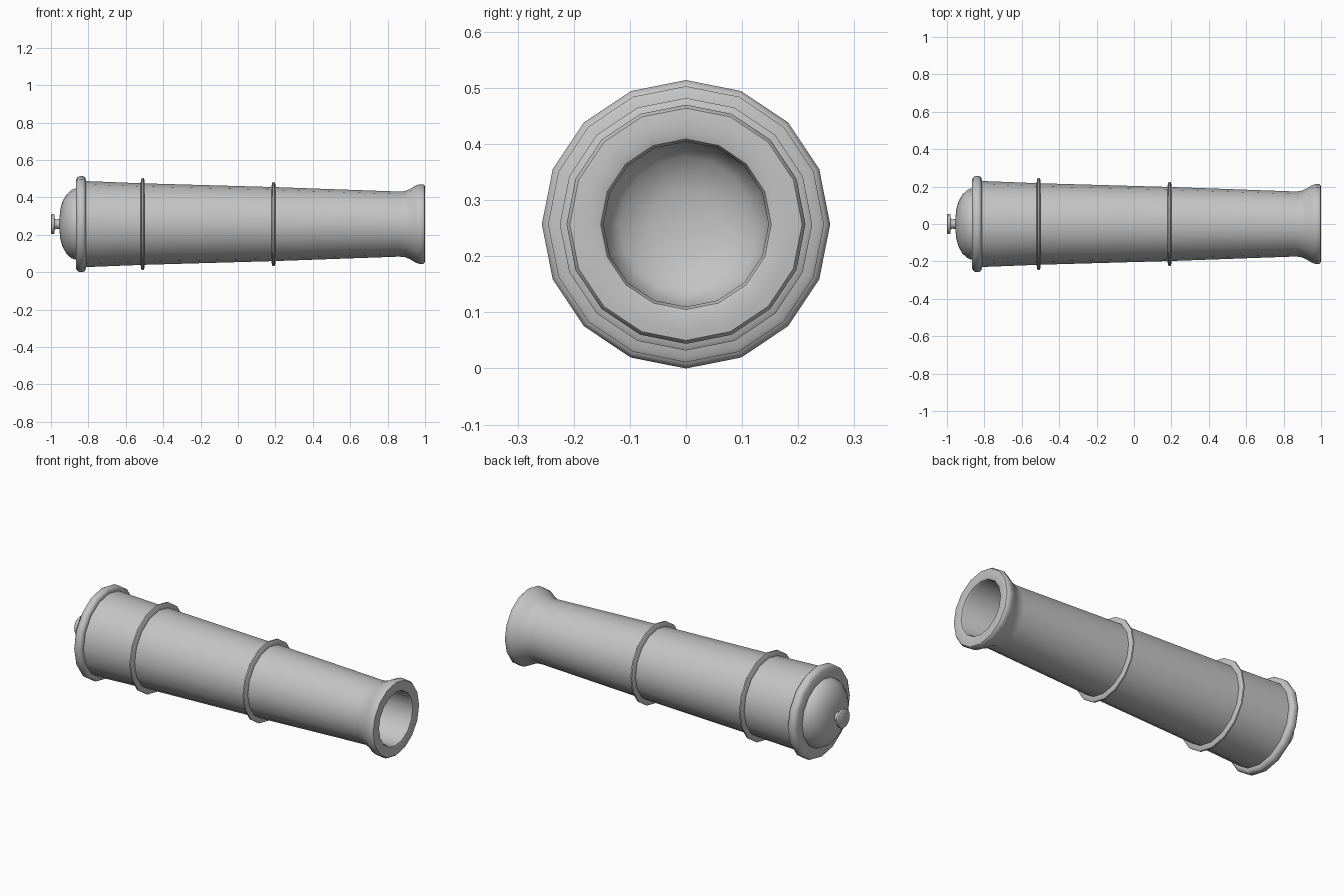
import bpy
import bmesh
import math
from mathutils import Vector

SIDES = 16
AXIS_Z = 0.257

cube = bpy.data.objects.get("Cube")
if cube:
    bpy.data.objects.remove(cube, do_unlink=True)

# Single cast metal colour
metal = bpy.data.materials.new("grey_metal")
metal.use_nodes = True
colour = (0.55, 0.55, 0.55, 1.0)
metal.diffuse_color = colour
metal.node_tree.nodes["Principled BSDF"].inputs["Base Color"].default_value = colour


def lathe(name, profile, closed=False, angle=40):
    """Revolve (x, radius) points around the long axis of the gun."""
    bm = bmesh.new()
    verts = [bm.verts.new((x, 0, AXIS_Z + r)) for x, r in profile]
    pairs = list(zip(verts, verts[1:]))
    if closed:
        pairs.append((verts[-1], verts[0]))
    edges = [bm.edges.new(p) for p in pairs]
    bmesh.ops.spin(bm, geom=verts + edges, cent=Vector((0, 0, AXIS_Z)),
                   axis=Vector((1, 0, 0)), angle=math.tau, steps=SIDES)
    bmesh.ops.remove_doubles(bm, verts=bm.verts[:], dist=0.0002)
    bmesh.ops.recalc_face_normals(bm, faces=bm.faces[:])
    mesh = bpy.data.meshes.new(name)
    bm.to_mesh(mesh)
    bm.free()
    mesh.materials.append(metal)
    obj = bpy.data.objects.new(name, mesh)
    bpy.context.collection.objects.link(obj)
    bpy.ops.object.select_all(action='DESELECT')
    obj.select_set(True)
    bpy.context.view_layer.objects.active = obj
    bpy.ops.object.shade_smooth_by_angle(angle=math.radians(angle))
    return obj


# Tapered barrel with flared muzzle, rounded lip and hollow bore
lathe("barrel", [
    (-0.84, 0), (-0.84, 0.231), (-0.51, 0.218), (0.19, 0.198), (0.86, 0.174),
    (0.89, 0.176), (0.92, 0.188), (0.95, 0.206), (0.97, 0.213), (0.99, 0.213),
    (0.998, 0.207), (1.0, 0.19), (1.0, 0.165), (0.996, 0.152), (0.985, 0.147),
    (0.0, 0.147), (-0.04, 0.12), (-0.06, 0.06), (-0.065, 0),
])

# Raised reinforcing bands
for name, x, base, top in (("rear_band", -0.51, 0.21, 0.246),
                           ("middle_band", 0.19, 0.19, 0.225)):
    lathe(name, [(x - 0.011, base), (x - 0.009, top - 0.008), (x - 0.004, top),
                 (x + 0.004, top), (x + 0.009, top - 0.008), (x + 0.011, base)],
          closed=True)

# Thick rounded ring at the breech
lathe("breech_ring", [
    (-0.866, 0.17), (-0.866, 0.238), (-0.858, 0.251), (-0.846, 0.257),
    (-0.828, 0.257), (-0.818, 0.25), (-0.814, 0.238), (-0.814, 0.22),
], closed=True)

# Domed breech cap
lathe("breech_cap", [
    (-0.85, 0), (-0.85, 0.19), (-0.872, 0.19), (-0.893, 0.181), (-0.918, 0.157),
    (-0.938, 0.122), (-0.95, 0.08), (-0.955, 0.03), (-0.955, 0),
])

# Small flanged knob behind the cap
lathe("breech_knob", [
    (-0.94, 0), (-0.94, 0.034), (-0.955, 0.027), (-0.972, 0.025), (-0.98, 0.03),
    (-0.982, 0.05), (-0.986, 0.053), (-0.996, 0.053), (-1.0, 0.048), (-1.0, 0),
])
